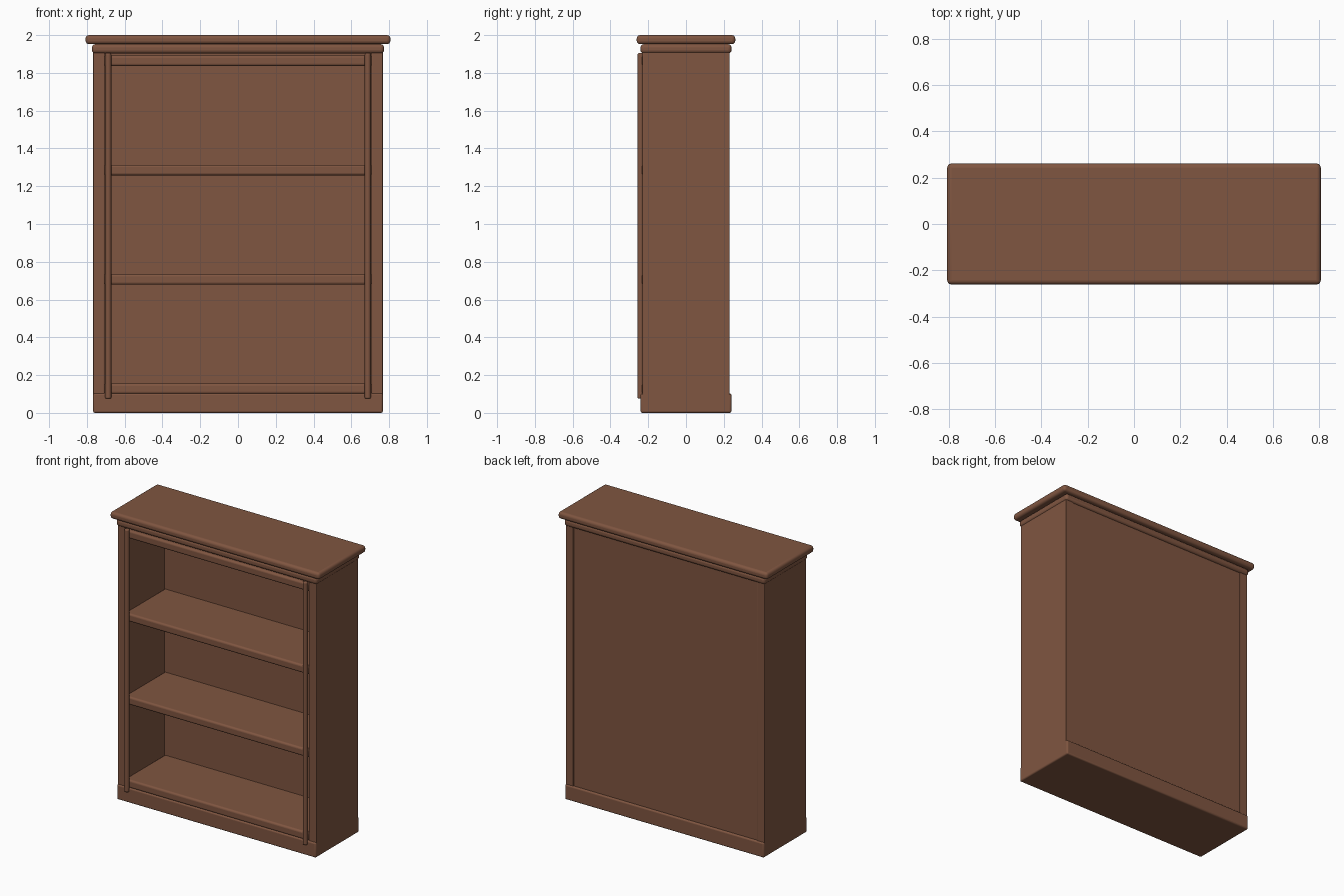
import bpy

if "Cube" in bpy.data.objects:
    bpy.data.objects.remove(bpy.data.objects["Cube"])

wood = bpy.data.materials.new("wood")
wood.diffuse_color = (0.215, 0.092, 0.052, 1)
wood.use_nodes = True
wood.node_tree.nodes["Principled BSDF"].inputs["Base Color"].default_value = wood.diffuse_color


def finish(ob, name, bevel, segments):
    ob.name = name
    ob.data.materials.append(wood)
    m = ob.modifiers.new("rounded_edges", "BEVEL")
    m.width = bevel
    m.segments = segments
    bpy.ops.object.shade_smooth_by_angle()


def box(name, x, y, z, bevel=0.005, segments=4):
    """Rounded box from (min, max) ranges."""
    r = (x, y, z)
    bpy.ops.mesh.primitive_cube_add(size=1, location=[(a + b) / 2 for a, b in r])
    ob = bpy.context.object
    ob.scale = [b - a for a, b in r]
    bpy.ops.object.transform_apply(location=False, rotation=False, scale=True)
    finish(ob, name, bevel, segments)


# Stepped top and plinth
box("top_board", (-0.807, 0.807), (-0.261, 0.261), (1.952, 2.0), 0.018)
box("top_moulding", (-0.773, 0.773), (-0.241, 0.241), (1.903, 1.952), 0.018)
box("plinth", (-0.767, 0.767), (-0.24, 0.24), (0, 0.104), 0.01)

# Side panels with a round bead on each front inner edge
for side, s in (("left", -1), ("right", 1)):
    box(side + "_side", sorted((s * 0.706, s * 0.767)), (-0.231, 0.231), (0.05, 1.93))
    bpy.ops.mesh.primitive_cylinder_add(vertices=24, radius=0.016, depth=1.83,
                                        location=(s * 0.687, -0.24, 0.99))
    finish(bpy.context.object, side + "_bead", 0.007, 3)

# Thin back panel set between the sides
box("back_panel", (-0.708, 0.708), (0.202, 0.226), (0.06, 1.93), 0.002)

# Shelves and top rail, evenly spaced, with rounded front edges
for i in range(4):
    z = 0.128 + i * 0.5788
    box("shelf_%d" % (i + 1), (-0.71, 0.71), (-0.234, 0.215), (z - 0.028, z + 0.028), 0.013)
